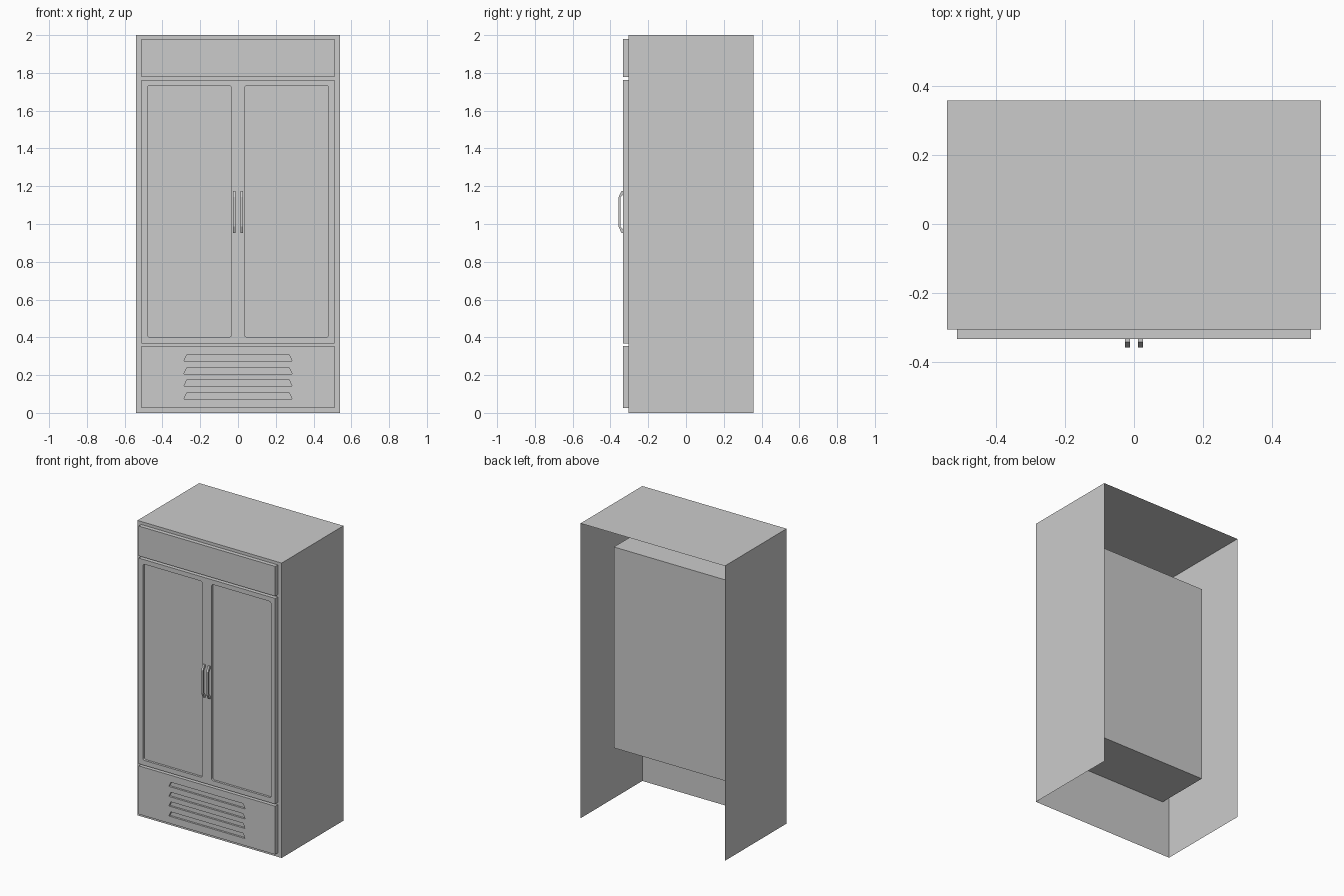
import bpy, bmesh, math
from mathutils import Vector

if "Cube" in bpy.data.objects:
    bpy.data.objects.remove(bpy.data.objects["Cube"])

BACK, BODY_FRONT, PANEL_FRONT = 0.357, -0.305, -0.333


def to_object(name, bm):
    mesh = bpy.data.meshes.new(name)
    bm.to_mesh(mesh)
    bm.free()
    ob = bpy.data.objects.new(name, mesh)
    bpy.context.collection.objects.link(ob)
    return ob


def rect(x0, x1, z0, z1):
    return [(x0, z0), (x1, z0), (x1, z1), (x0, z1)]


def rounded_rect(x0, x1, z0, z1, r=0.012, seg=4):
    pts = []
    corners = [(x1 - r, z1 - r), (x0 + r, z1 - r), (x0 + r, z0 + r), (x1 - r, z0 + r)]
    for i, (cx, cz) in enumerate(corners):
        for k in range(seg + 1):
            a = math.pi / 2 * (i + k / seg)
            pts.append((cx + r * math.cos(a), cz + r * math.sin(a)))
    return pts


def plate(name, outline, front, back=None, holes=(), hole_y=0.0, floor=True, open_bottom=False):
    """Front sheet with side walls going back and optional recesses."""
    bm = bmesh.new()

    def loop(pts, y):
        vs = [bm.verts.new((x, y, z)) for x, z in pts]
        n = len(vs)
        return vs, [bm.edges.new((vs[i], vs[(i + 1) % n])) for i in range(n)]

    def walls(a, b, skip=()):
        n = len(a)
        for i in range(n):
            if i not in skip:
                bm.faces.new((a[i], a[(i + 1) % n], b[(i + 1) % n], b[i]))

    outer, edges = loop(outline, front)
    rims = []
    for h in holes:
        vs, es = loop(h, front)
        rims.append(vs)
        edges += es
    bmesh.ops.triangle_fill(bm, edges=edges, use_beauty=True, normal=Vector((0, -1, 0)))
    if back is not None:
        far = [bm.verts.new((x, back, z)) for x, z in outline]
        walls(outer, far, (0,) if open_bottom else ())
    for rim in rims:
        deep = [bm.verts.new((v.co.x, hole_y, v.co.z)) for v in rim]
        walls(rim, deep)
        if floor:
            bm.faces.new(deep)
    bmesh.ops.recalc_face_normals(bm, faces=bm.faces)
    bm.normal_update()
    face = next(f for f in bm.faces if all(abs(v.co.y - front) < 1e-5 for v in f.verts))
    if face.normal.y > 0:
        bmesh.ops.reverse_faces(bm, faces=bm.faces)
    return to_object(name, bm)


# Cabinet shell, open at back and bottom, with the storage compartment set in
plate("cabinet", rect(-0.541, 0.541, 0, 2), BODY_FRONT, BACK,
      [rect(-0.49, 0.49, 0.382, 1.745)], 0.073, open_bottom=True)

# Top header panel
plate("header_panel", rect(-0.512, 0.512, 1.778, 1.98), PANEL_FRONT, BODY_FRONT)

# Door frame with two window openings
windows = [rounded_rect(-0.48, -0.035, 0.402, 1.732), rounded_rect(0.035, 0.48, 0.402, 1.732)]
plate("door_frame", rect(-0.512, 0.512, 0.368, 1.763), PANEL_FRONT, BODY_FRONT,
      windows, -0.318, floor=False)
for side, w in zip(("left", "right"), windows):
    plate(side + "_window", w, -0.318)

# Lower grille panel with four tapered vents
vents = [[(-0.286, z), (0.286, z), (0.271, z + 0.032), (-0.271, z + 0.032)]
         for z in (0.074, 0.142, 0.207, 0.275)]
plate("grille_panel", rect(-0.512, 0.512, 0.026, 0.354), PANEL_FRONT, BODY_FRONT,
      vents, -0.320)

# Bowed door handles, one per door
half = [(-0.333, 0.111), (-0.342, 0.111), (-0.357, 0.078)]
inner = [(-0.348, 0.076), (-0.333, 0.092)]
profile = (half + [(y, -d) for y, d in reversed(half)]
           + [(y, -d) for y, d in reversed(inner)] + inner)
for side, x0 in (("left", -0.026), ("right", 0.012)):
    bm = bmesh.new()
    a, b = ([bm.verts.new((x, y, 1.064 + d)) for y, d in profile] for x in (x0, x0 + 0.014))
    n = len(a)
    for i in range(n):
        j = (i + 1) % n
        bm.faces.new((a[i], a[j], b[j], b[i]))
    bm.faces.new(a)
    bm.faces.new(b)
    bmesh.ops.recalc_face_normals(bm, faces=bm.faces)
    to_object(side + "_handle", bm)
